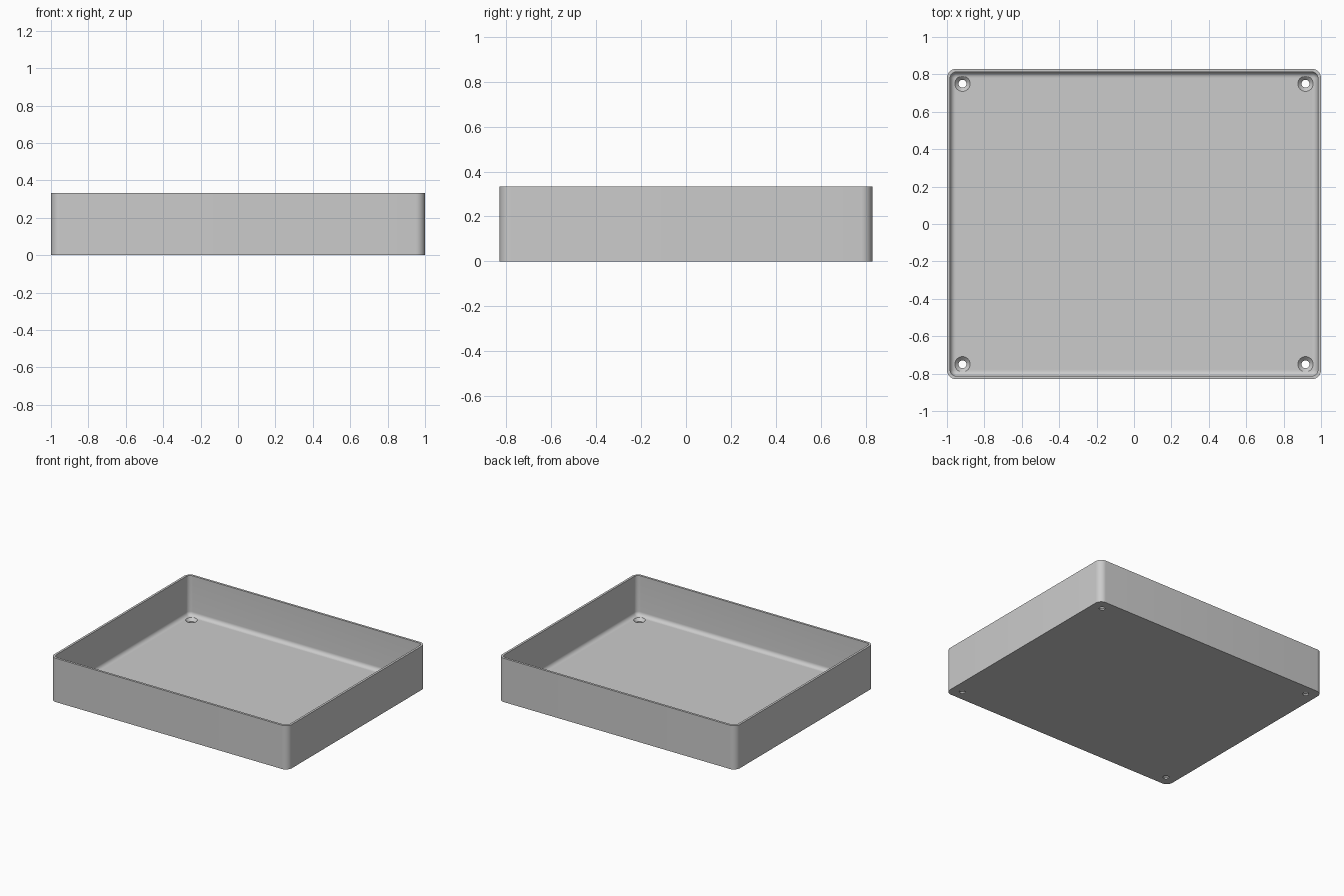
import bpy
import bmesh
from math import sin, cos, pi, radians

cube = bpy.data.objects.get("Cube")
if cube:
    bpy.data.objects.remove(cube, do_unlink=True)

HALF_X, HALF_Y, HEIGHT = 1.0, 0.83, 0.333
CORNER, WALL, FLOOR, FILLET = 0.05, 0.017, 0.03, 0.03
HOLE_X, HOLE_Y = 0.917, 0.75

grey = bpy.data.materials.new("plain grey")
grey.use_nodes = True
grey.diffuse_color = (0.6, 0.6, 0.6, 1)
grey.node_tree.nodes["Principled BSDF"].inputs["Base Color"].default_value = grey.diffuse_color


def make_object(name, bm):
    bmesh.ops.recalc_face_normals(bm, faces=bm.faces)
    mesh = bpy.data.meshes.new(name)
    bm.to_mesh(mesh)
    bm.free()
    mesh.materials.append(grey)
    obj = bpy.data.objects.new(name, mesh)
    bpy.context.collection.objects.link(obj)
    return obj


def rounded_rectangle(inset, z, steps=10):
    """Rounded outline, offset inwards from the outer wall."""
    radius = CORNER - inset
    points = []
    for quarter, (sx, sy) in enumerate([(1, 1), (-1, 1), (-1, -1), (1, -1)]):
        for i in range(steps + 1):
            a = (quarter + i / steps) * pi / 2
            points.append((sx * (HALF_X - CORNER) + radius * cos(a),
                           sy * (HALF_Y - CORNER) + radius * sin(a), z))
    return points


def circle(x, y, radius, z, sides=32):
    return [(x + radius * cos(2 * pi * i / sides),
             y + radius * sin(2 * pi * i / sides), z) for i in range(sides)]


def loft(bm, outlines):
    """Skin a stack of outlines and cap both ends."""
    rings = [[bm.verts.new(p) for p in outline] for outline in outlines]
    for a, b in zip(rings, rings[1:]):
        for i in range(len(a)):
            j = (i + 1) % len(a)
            bm.faces.new((a[i], a[j], b[j], b[i]))
    bm.faces.new(rings[0])
    bm.faces.new(rings[-1])


# Open tray: outer wall, rim, inner wall, fillet down to the floor
section = [(0, 0), (0, HEIGHT), (WALL, HEIGHT)]
for i in range(9):
    a = i / 8 * pi / 2
    section.append((WALL + FILLET * (1 - cos(a)), FLOOR + FILLET * (1 - sin(a))))
bm = bmesh.new()
loft(bm, [rounded_rectangle(inset, z) for inset, z in section])
tray = make_object("tray", bm)

# Countersunk screw holes in the four corners
bm = bmesh.new()
for x in (-HOLE_X, HOLE_X):
    for y in (-HOLE_Y, HOLE_Y):
        profile = [(0.021, -0.05), (0.021, FLOOR - 0.02), (0.041, FLOOR), (0.041, FLOOR + 0.02)]
        loft(bm, [circle(x, y, r, z) for r, z in profile])
cutter = make_object("screw_hole_cutter", bm)
cutter.hide_render = True

bpy.ops.object.select_all(action="DESELECT")
tray.select_set(True)
bpy.context.view_layer.objects.active = tray
cut = tray.modifiers.new("screw holes", "BOOLEAN")
cut.operation = "DIFFERENCE"
cut.solver = "EXACT"
cut.object = cutter
bpy.ops.object.modifier_apply(modifier=cut.name)
bpy.data.objects.remove(cutter, do_unlink=True)

bpy.ops.object.shade_smooth_by_angle(angle=radians(30))
